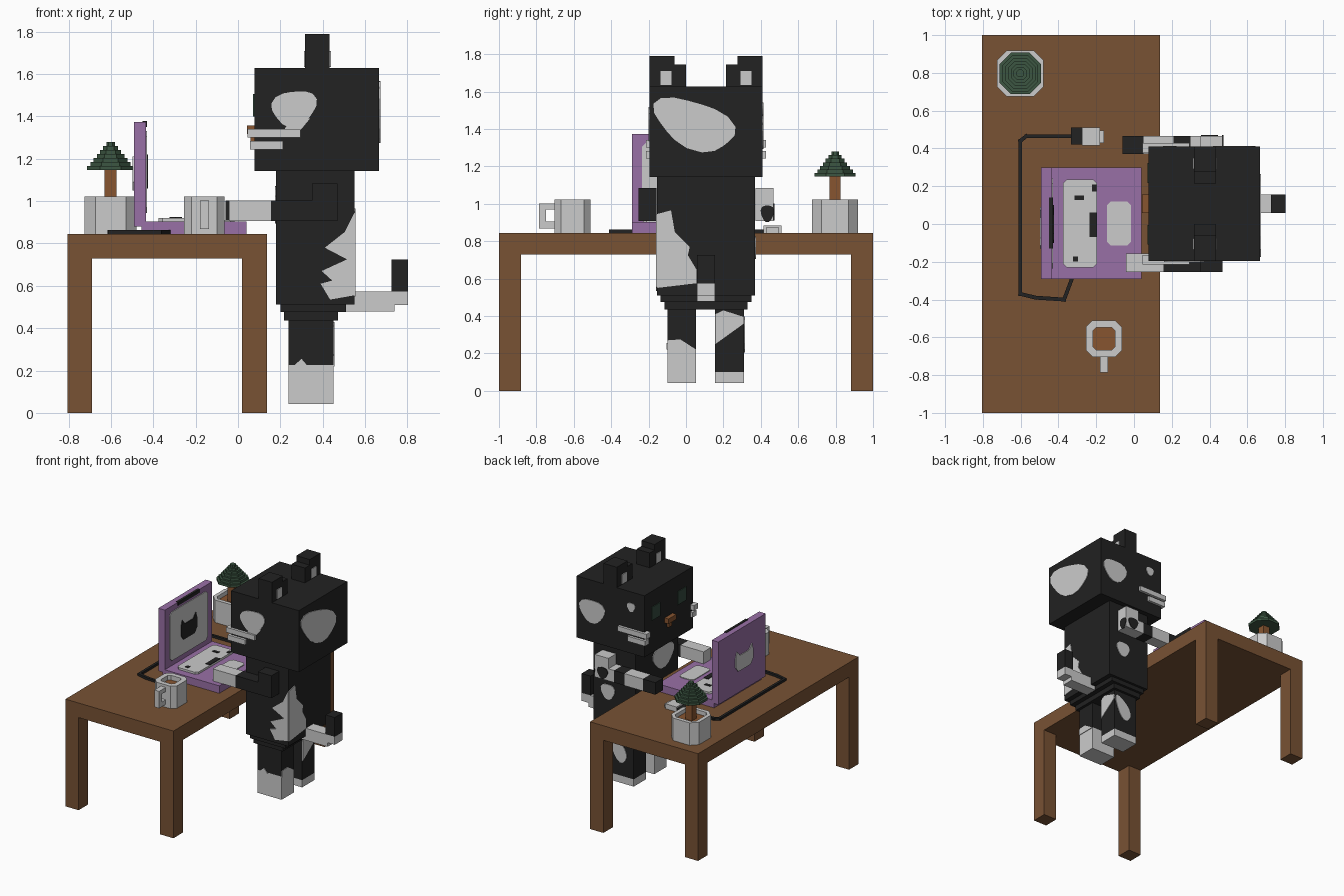
import bpy, bmesh
from math import sin, cos, pi
from mathutils import Vector

if "Cube" in bpy.data.objects:
    bpy.data.objects.remove(bpy.data.objects["Cube"])


def material(name, rgb):
    m = bpy.data.materials.new(name)
    m.diffuse_color = [((c / 255 + 0.055) / 1.055) ** 2.4 for c in rgb] + [1]
    m.use_nodes = True
    m.node_tree.nodes["Principled BSDF"].inputs["Base Color"].default_value = m.diffuse_color
    return m


DARK = material("black fur", (34, 34, 34))
LIGHT = material("light grey", (203, 203, 203))
WOOD = material("table wood", (120, 82, 52))
PURPLE = material("purple plastic", (153, 112, 166))
GREEN = material("leaf green", (60, 86, 66))
EYE = material("eye green", (52, 74, 62))
BROWN = material("warm brown", (135, 85, 48))


def finish(name, bm, mat):
    bmesh.ops.recalc_face_normals(bm, faces=bm.faces)
    me = bpy.data.meshes.new(name)
    bm.to_mesh(me)
    bm.free()
    me.materials.append(mat)
    ob = bpy.data.objects.new(name, me)
    bpy.context.collection.objects.link(ob)
    return ob


def extrude(name, pts, axis, a, b, mat):
    """Prism: 2D outline in the plane across axis, from a to b."""
    bm = bmesh.new()
    rings = []
    for d in (a, b):
        ring = []
        for p in pts:
            co = list(p)
            co.insert(axis, d)
            ring.append(bm.verts.new(co))
        rings.append(ring)
        bm.faces.new(ring)
    n = len(pts)
    for i in range(n):
        j = (i + 1) % n
        bm.faces.new((rings[0][i], rings[0][j], rings[1][j], rings[1][i]))
    return finish(name, bm, mat)


def box(name, x, y, z, mat):
    return extrude(name, [(x[0], y[0]), (x[1], y[0]), (x[1], y[1]), (x[0], y[1])], 2, z[0], z[1], mat)


def rounded(u, v, c):
    """Rectangle outline with cut corners."""
    return [(u[0] + c, v[0]), (u[1] - c, v[0]), (u[1], v[0] + c), (u[1], v[1] - c),
            (u[1] - c, v[1]), (u[0] + c, v[1]), (u[0], v[1] - c), (u[0], v[0] + c)]


def octagon(cx, cy, r, c):
    return rounded((cx - r, cx + r), (cy - r, cy + r), c)


def tub(name, cx, cy, r, c, wall, z0, z1, fill):
    """Open octagonal container with a filling."""
    bm = bmesh.new()
    outer, inner = octagon(cx, cy, r, c), octagon(cx, cy, r - wall, c * 0.5)
    loops = [[bm.verts.new((*p, z)) for p in pts]
             for pts, z in ((outer, z0), (outer, z1), (inner, z1), (inner, fill - 0.02))]
    for lo, hi in zip(loops, loops[1:]):
        for i in range(8):
            j = (i + 1) % 8
            bm.faces.new((lo[i], lo[j], hi[j], hi[i]))
    bm.faces.new(loops[0])
    bm.faces.new(loops[3])
    finish(name, bm, LIGHT)
    extrude(name + "_filling", inner, 2, fill - 0.02, fill, BROWN)


def patch(axis, pos, d, pts, mat=LIGHT):
    """Thin fur plate on a surface facing direction d."""
    extrude("fur_patch", pts, axis, pos - d * .002, pos + d * .005, mat)


def blob(u, v, ru, rv, slant=0):
    """Wavy round outline, sheared by slant."""
    out = []
    for i in range(18):
        t = i * pi / 9
        k = 1 + .1 * sin(3 * t)
        a, b = cos(t) * k, sin(t) * k
        out.append((u + ru * a, v + rv * b + slant * a))
    return out


# table
box("table_top", (-.805, .137), (-1, 1), (.73, .845), WOOD)
for x in ((-.805, -.69), (.02, .137)):
    for y in ((-1, -.882), (.882, 1)):
        box("table_leg", x, y, (0, .73), WOOD)

# cat: head and body
MID = .107


def centred(w, off=0):
    return MID + off - w, MID + off + w


box("head", (.077, .667), centred(.302), (1.143, 1.628), DARK)
box("body", (.18, .549), centred(.263), (.511, 1.143), DARK)
box("hip_upper", (.2, .51), centred(.243), (.476, .511), DARK)
box("hip_lower", (.218, .472), centred(.223), (.436, .476), DARK)

# mirrored face parts, ears, arms
for s in (-1, 1):
    box("ear", (.317, .433), centred(.097, s * .205), (1.628, 1.745), DARK)
    box("ear_tip", (.317, .433), centred(.067, s * .235), (1.745, 1.789), DARK)
    box("ear_inside", (.312, .438), centred(.029, s * .214), (1.634, 1.709), LIGHT)
    box("whisker_upper", (.045, .295), centred(.026, s * .296), (1.3, 1.34), LIGHT)
    box("whisker_lower", (.057, .212), centred(.026, s * .296), (1.243, 1.283), LIGHT)
    box("eye", (.071, .078), centred(.052, s * .163), (1.4, 1.505), EYE)
    # arm as a run of coloured blocks
    cuts = [-.043, .156, .469] if s < 0 else [-.06, .05, .21, .3, .469]
    tones = (LIGHT, DARK) if s < 0 else (DARK, LIGHT, DARK, LIGHT)
    for a, b, m in zip(cuts, cuts[1:], tones):
        box("arm_part", (a, b), centred(.048, s * .312), (.907, 1.002), m)
    box("shoulder", (.35, .469), centred(.048, s * .312), (1.002, 1.084), tones[-1])
box("nose", (.043, .08), centred(.05), (1.318, 1.358), BROWN)
box("mouth", (.06, .08), centred(.02), (1.275, 1.318), BROWN)
patch(0, .469, 1, blob(.435, .95, .035, .045), DARK)
patch(1, .467, 1, blob(.4, .96, .045, .045), DARK)

# legs with light feet
for name, off, top in (("left", -.13, .225), ("right", .126, .1)):
    box(name + "_leg", (.239, .45), centred(.077, off), (top, .45), DARK)
    box(name + "_foot", (.239, .45), centred(.077, off), (.043, top), LIGHT)

# tail
box("tail", (.45, .74), centred(.048), (.478, .573), LIGHT)
box("tail_bend", (.724, .802), centred(.048), (.51, .573), LIGHT)
box("tail_tip", (.724, .802), centred(.048), (.573, .725), DARK)

# fur patches
patch(1, -.195, -1, blob(.265, 1.44, .105, .085, .01))
patch(1, -.195, -1, [(.25, 1.39), (.22, 1.34), (.295, 1.335), (.34, 1.39)])
patch(0, .667, 1, blob(.045, 1.425, .215, .13, -.06))
patch(1, .409, 1, blob(.53, 1.39, .11, .09))
patch(1, .409, 1, blob(.19, 1.51, .035, .035))
patch(0, .549, 1, [(-.156, .945), (-.08, .965), (-.06, .85), (.02, .77), (.01, .725), (.055, .65),
                   (.055, .575), (-.156, .55)])
patch(1, -.156, -1, [(.549, .945), (.505, .855), (.41, .78), (.515, .725), (.395, .67), (.445, .625),
                     (.39, .61), (.435, .535), (.549, .555)])
patch(1, .37, 1, blob(.42, .77, .06, .06))
patch(0, .18, -1, blob(.03, .99, .13, .09))
patch(0, .45, 1, [(-.1, .22), (-.1, .27), (-.03, .275), (.055, .22)])
patch(1, -.1, -1, [(.26, .22), (.3, .255), (.33, .22)])
patch(0, .45, 1, [(.157, .25), (.157, .41), (.2, .43), (.31, .395), (.31, .36)])
patch(1, .31, 1, blob(.37, .3, .07, .08, .05))

# laptop
box("laptop_base", (-.455, .04), (-.29, .3), (.845, .904), PURPLE)
box("laptop_screen", (-.492, -.435), (-.29, .3), (.88, 1.374), PURPLE)
box("screen_bar", (-.45, -.43), (-.13, .14), (1.35, 1.378), DARK)
extrude("display", rounded((-.235, .24), (.945, 1.33), .025), 0, -.436, -.429, LIGHT)
half = [(.07, -.07), (.1, -.03), (.1, .04), (.085, .09), (.05, .05)]
face = half + [(-u, v) for u, v in reversed(half)]
extrude("display_cat", [(u, v + 1.13) for u, v in face], 0, -.43, -.424, DARK)
extrude("lid_cat", [(u * 1.1 - .02, v + 1.12) for u, v in face], 0, -.498, -.491, LIGHT)
extrude("keyboard", rounded((-.376, -.196), (-.23, .235), .02), 2, .904, .92, LIGHT)
extrude("trackpad", rounded((-.143, -.016), (-.114, .12), .02), 2, .903, .91, LIGHT)
for x, y, w, h in ((-.215, -.005, .02, .065), (-.29, .14, .025, .012), (-.21, .19, .012, .018),
                   (-.31, -.185, .014, .014)):
    box("key_mark", (x - w, x + w), (y - h, y + h), (.919, .924), DARK)

# mouse and cable
box("mouse", (-.275, -.18), (.415, .51), (.845, .884), LIGHT)
box("mouse_back", (-.18, -.16), (.43, .495), (.845, .875), LIGHT)
box("mouse_buttons", (-.333, -.275), (.42, .51), (.845, .872), DARK)
path = [(-.33, .465), (-.57, .465), (-.602, .44), (-.602, -.37), (-.52, -.39), (-.37, -.4), (-.325, -.28)]
for a, b in zip(path, path[1:]):
    a, b = Vector(a), Vector(b)
    t = (b - a).normalized() * .01
    n = Vector((-t.y, t.x))
    extrude("cable", [a - t + n, a - t - n, b + t - n, b + t + n], 2, .845, .863, DARK)

# cup
tub("cup", -.159, -.607, .096, .035, .037, .845, 1.022, .985)
for z in ((.868, .905), (.97, 1.002)):
    box("cup_handle", (-.18, -.138), (-.785, -.7), z, LIGHT)
box("cup_handle_grip", (-.18, -.138), (-.785, -.748), (.905, .97), LIGHT)

# potted plant
tub("plant_pot", -.602, .797, .122, .05, .03, .845, 1.022, .99)
box("plant_trunk", (-.63, -.573), (.768, .825), (.98, 1.15), BROWN)
for i in range(7):
    r = .11 - .015 * i
    extrude("foliage_layer", octagon(-.602, .797, r, r * .55), 2, 1.146 + .019 * i, 1.165 + .019 * i, GREEN)
